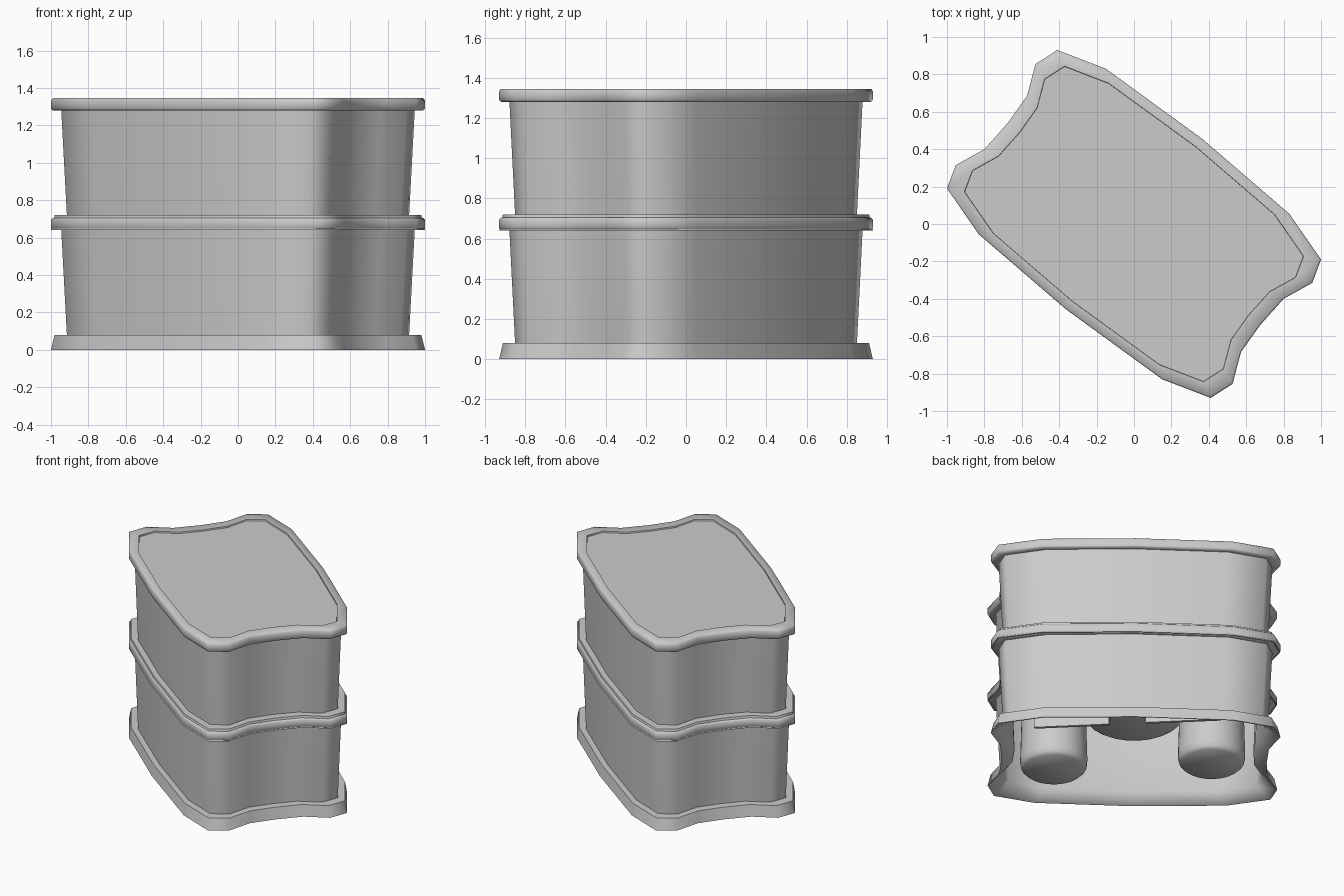
import bpy, bmesh, math
from mathutils import Matrix, Vector

if "Cube" in bpy.data.objects:
    bpy.data.objects.remove(bpy.data.objects["Cube"])

PITCH = 0.64
# Half of the plan outline; the other half is the same turned by 180 degrees
HALF = [(-.41, .93), (-.15, .83), (.365, .455), (.83, .055), (1, -.19),
        (.953, -.315), (.80, -.40), (.675, -.54), (.572, -.685), (.527, -.855)]
OUTLINE = HALF + [(-x, -y) for x, y in HALF]

# Wall section as (outline scale, height): inside ceiling, skirt, body, rim, top plate
SECTION = [(.01, .68), (.925, .68), (.90, .08), (.99, 0), (1, 0), (.98, .08),
           (.915, .08), (.945, .64), (.99, .64), (1, .65), (1, .695),
           (.99, .705), (.907, .705), (.905, .695), (.006, .695)]


def finish(bm, name, z):
    bmesh.ops.recalc_face_normals(bm, faces=bm.faces)
    mesh = bpy.data.meshes.new(name)
    bm.to_mesh(mesh)
    bm.free()
    ob = bpy.data.objects.new(name, mesh)
    ob.location.z = z
    bpy.context.collection.objects.link(ob)
    bpy.ops.object.select_all(action='DESELECT')
    ob.select_set(True)
    bpy.context.view_layer.objects.active = ob
    bpy.ops.object.shade_smooth_by_angle(angle=math.radians(75))


def bridge(bm, rings):
    n = len(rings[0])
    for a, b in zip(rings, rings[1:]):
        for i in range(n):
            j = (i + 1) % n
            bm.faces.new((a[i], a[j], b[j], b[i]))


def shell(name, z):
    bm = bmesh.new()
    rings = [[bm.verts.new((x * s, y * s, h)) for x, y in OUTLINE] for s, h in SECTION]
    bridge(bm, rings)
    bm.faces.new(rings[0])
    bm.faces.new(rings[-1])
    finish(bm, name, z)


def place(along, across, h=0):
    # Long axis of the block runs diagonally in plan
    k = math.sqrt(.5)
    return Vector(((across - along) * k, (across + along) * k, h))


def post(name, along, across, radius, bottom, z):
    # Hanging post, slightly wider at its softly rounded lower end
    prof = [(.92, .685), (1, bottom + .06), (.97, bottom + .02), (.88, bottom)]
    bm = bmesh.new()
    c = place(along, across)
    rings = [[bm.verts.new((c.x + radius * s * math.cos(t * math.tau / 24),
                            c.y + radius * s * math.sin(t * math.tau / 24), h))
              for t in range(24)] for s, h in prof]
    bridge(bm, rings)
    bm.faces.new(rings[-1])
    finish(bm, name, z)


def rib(name, a0, a1, across, z):
    bm = bmesh.new()
    m = (Matrix.Translation(place((a0 + a1) / 2, across, .375))
         @ Matrix.Rotation(math.radians(135), 4, 'Z')
         @ Matrix.Diagonal((a1 - a0, .02, .61, 1)))
    bmesh.ops.create_cube(bm, size=1, matrix=m)
    finish(bm, name, z)


# Two identical stacked blocks, hollow underneath
for level, z in (("lower", 0), ("upper", PITCH)):
    shell(level + "_block_shell", z)
    post(level + "_left_post", -.53, -.06, .22, .0, z)
    post(level + "_right_post", .50, -.08, .22, .0, z)
    post(level + "_centre_post", 0, 0, .325, .32, z)
    rib(level + "_left_rib", -.62, -.13, .37, z)
    rib(level + "_right_rib", .11, .60, .37, z)
